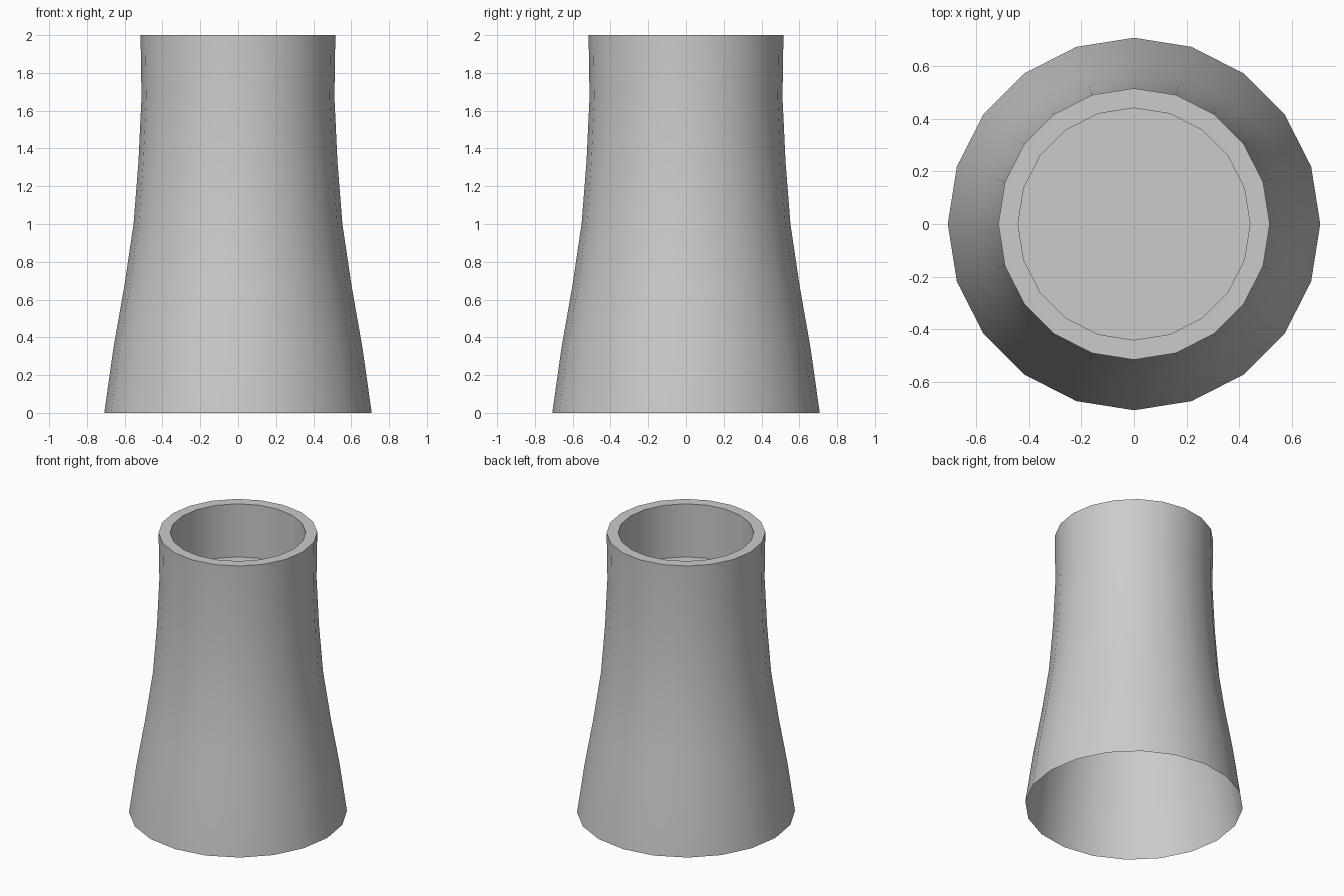
import bpy, bmesh
from math import sin, cos, tau, radians

if "Cube" in bpy.data.objects:
    bpy.data.objects.remove(bpy.data.objects["Cube"])

SIDES = 20

# Radius and height: outer shell upward, flat rim, recessed inner wall
profile = [(0.708, 0.0), (0.66, 0.34), (0.602, 0.67), (0.553, 1.0),
           (0.527, 1.33), (0.511, 1.67), (0.516, 2.0),
           (0.441, 2.0), (0.441, 1.62)]

# Cooling tower: open at the bottom, with a floor inside the mouth
bm = bmesh.new()
rings = [[bm.verts.new((r * cos(tau * i / SIDES), r * sin(tau * i / SIDES), z))
          for i in range(SIDES)] for r, z in profile]
for low, high in zip(rings, rings[1:]):
    for i in range(SIDES):
        j = (i + 1) % SIDES
        bm.faces.new((low[i], low[j], high[j], high[i]))
bm.faces.new(rings[-1])

mesh = bpy.data.meshes.new("cooling_tower")
bm.to_mesh(mesh)
bm.free()
tower = bpy.data.objects.new("cooling_tower", mesh)
bpy.context.collection.objects.link(tower)

# Smooth walls, crisp rim and floor edges
bpy.context.view_layer.objects.active = tower
tower.select_set(True)
bpy.ops.object.shade_smooth_by_angle(angle=radians(30))
